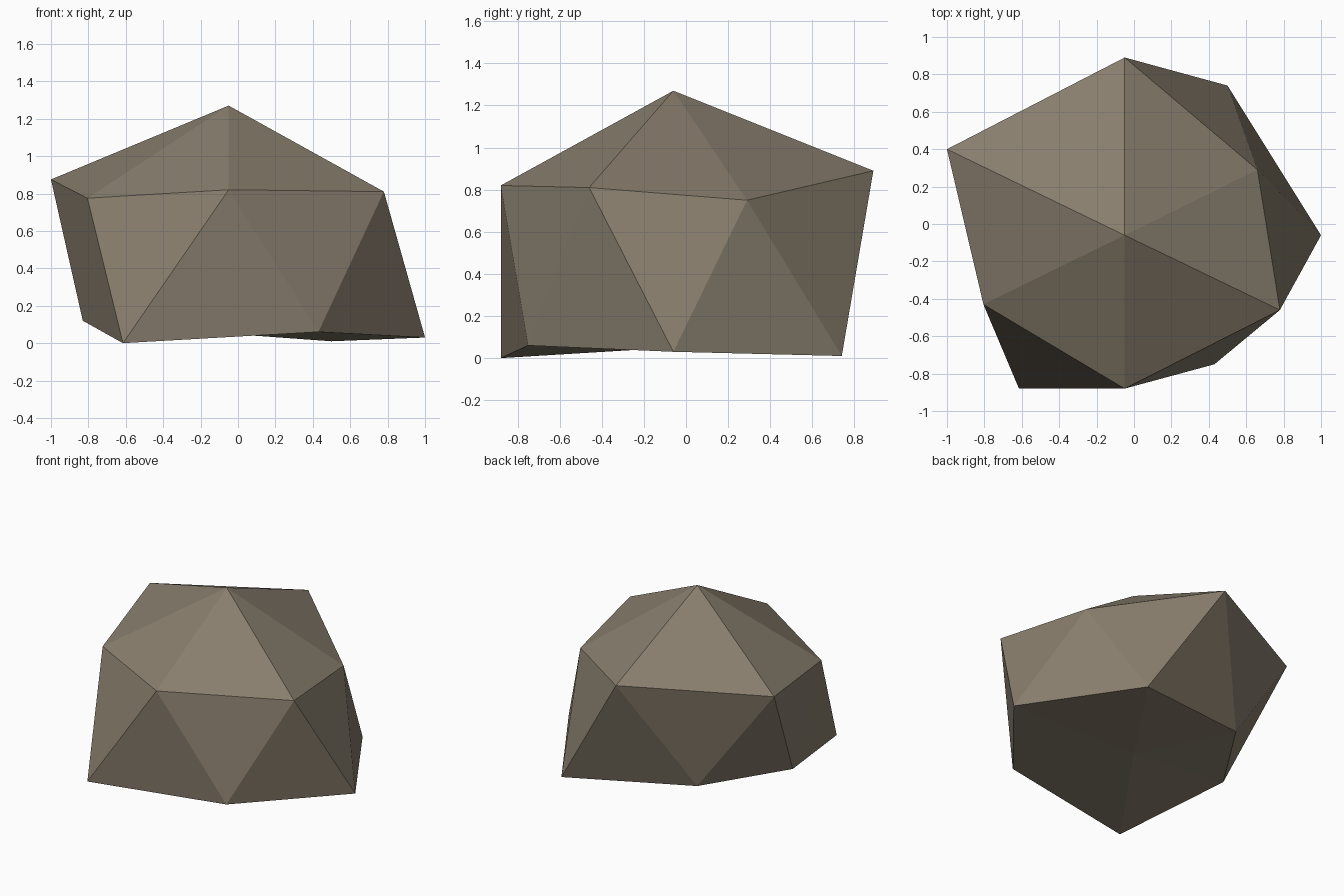
import bpy, bmesh

cube = bpy.data.objects.get("Cube")
if cube:
    bpy.data.objects.remove(cube, do_unlink=True)

# Stone colour
stone = bpy.data.materials.new("stone_taupe")
stone.use_nodes = True
colour = (0.25, 0.21, 0.155, 1)
stone.diffuse_color = colour
bsdf = stone.node_tree.nodes["Principled BSDF"]
bsdf.inputs["Base Color"].default_value = colour
bsdf.inputs["Roughness"].default_value = 0.9

# Irregular shoulder and base rings, counter-clockwise from the back;
# each base corner sits between two shoulder corners
shoulder = [(-0.05, 0.89, 0.89), (-1.0, 0.40, 0.875), (-0.805, -0.43, 0.775),
            (-0.05, -0.88, 0.82), (0.78, -0.46, 0.81), (0.66, 0.29, 0.75)]
base = [(-0.455, 0.52, 0.115), (-0.83, -0.06, 0.12), (-0.615, -0.88, 0.0),
        (0.43, -0.75, 0.06), (1.0, -0.06, 0.03), (0.50, 0.74, 0.01)]

bm = bmesh.new()
upper = [bm.verts.new(p) for p in shoulder]
lower = [bm.verts.new(p) for p in base]
peak = bm.verts.new((-0.05, -0.06, 1.27))
underside = bm.verts.new((-0.05, -0.06, 0.05))

# Cap, zigzag side facets and underside
for i in range(6):
    j = (i + 1) % 6
    bm.faces.new((peak, upper[i], upper[j]))
    bm.faces.new((upper[i], lower[i], upper[j]))
    bm.faces.new((upper[j], lower[i], lower[j]))
    bm.faces.new((underside, lower[j], lower[i]))
bmesh.ops.recalc_face_normals(bm, faces=bm.faces)

mesh = bpy.data.meshes.new("boulder")
bm.to_mesh(mesh)
bm.free()
mesh.materials.append(stone)
bpy.context.collection.objects.link(bpy.data.objects.new("boulder", mesh))
